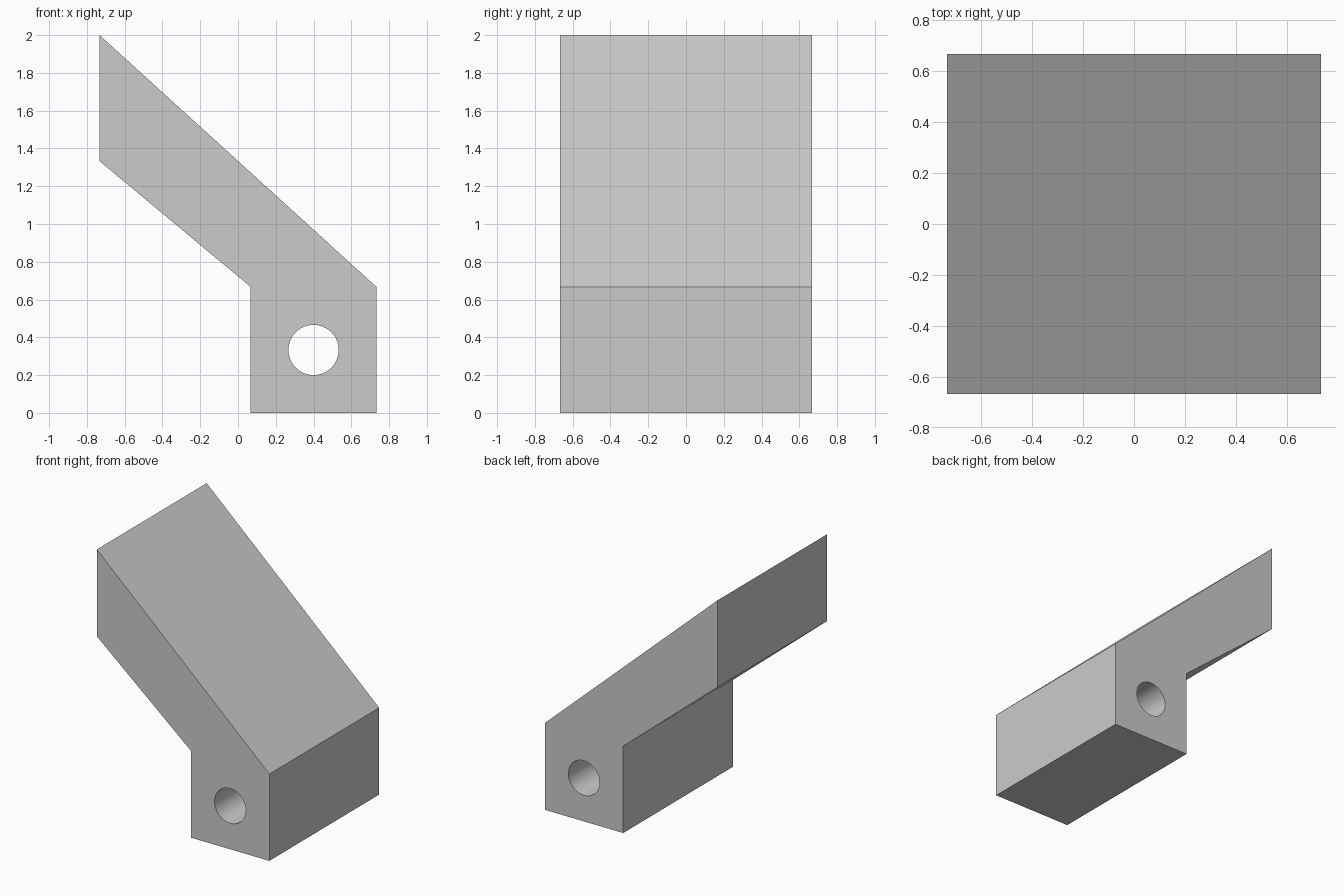
import bpy
import bmesh
import math

if "Cube" in bpy.data.objects:
    bpy.data.objects.remove(bpy.data.objects["Cube"], do_unlink=True)

DEPTH = 1.333

# Single plain grey
grey = bpy.data.materials.new("light_grey")
grey.use_nodes = True
colour = (0.6, 0.6, 0.6, 1)
grey.diffuse_color = colour
grey.node_tree.nodes["Principled BSDF"].inputs["Base Color"].default_value = colour


def prism(name, outline, depth):
    """Extrude an x-z outline along y, centred on y = 0."""
    bm = bmesh.new()
    face = bm.faces.new([bm.verts.new((x, -depth / 2, z)) for x, z in outline])
    swept = bmesh.ops.extrude_face_region(bm, geom=[face], use_keep_orig=True)
    moved = [v for v in swept["geom"] if isinstance(v, bmesh.types.BMVert)]
    bmesh.ops.translate(bm, verts=moved, vec=(0, depth, 0))
    bmesh.ops.recalc_face_normals(bm, faces=bm.faces)
    mesh = bpy.data.meshes.new(name)
    bm.to_mesh(mesh)
    bm.free()
    mesh.materials.append(grey)
    obj = bpy.data.objects.new(name, mesh)
    bpy.context.collection.objects.link(obj)
    return obj


# Upright base block with a slanted arm, as one profile
bracket = prism("angled_bracket", [
    (0.067, 0), (0.733, 0), (0.733, 0.667),
    (-0.733, 2), (-0.733, 1.333), (0.067, 0.667)], DEPTH)

# Round bore through the base from front to back
SIDES = 64
turns = [math.tau * i / SIDES for i in range(SIDES)]
cutter = prism("bore_cutter", [
    (0.4 + 0.133 * math.cos(a), 0.333 + 0.133 * math.sin(a)) for a in turns],
    DEPTH + 0.2)
cutter.hide_render = True

bore = bracket.modifiers.new("bore", 'BOOLEAN')
bore.operation = 'DIFFERENCE'
bore.solver = 'EXACT'
bore.object = cutter

bpy.ops.object.select_all(action='DESELECT')
bracket.select_set(True)
bpy.context.view_layer.objects.active = bracket
bpy.ops.object.modifier_apply(modifier=bore.name)
bpy.data.objects.remove(cutter, do_unlink=True)

# Smooth bore wall, crisp outer edges
bpy.ops.object.shade_smooth_by_angle(angle=math.radians(30))
